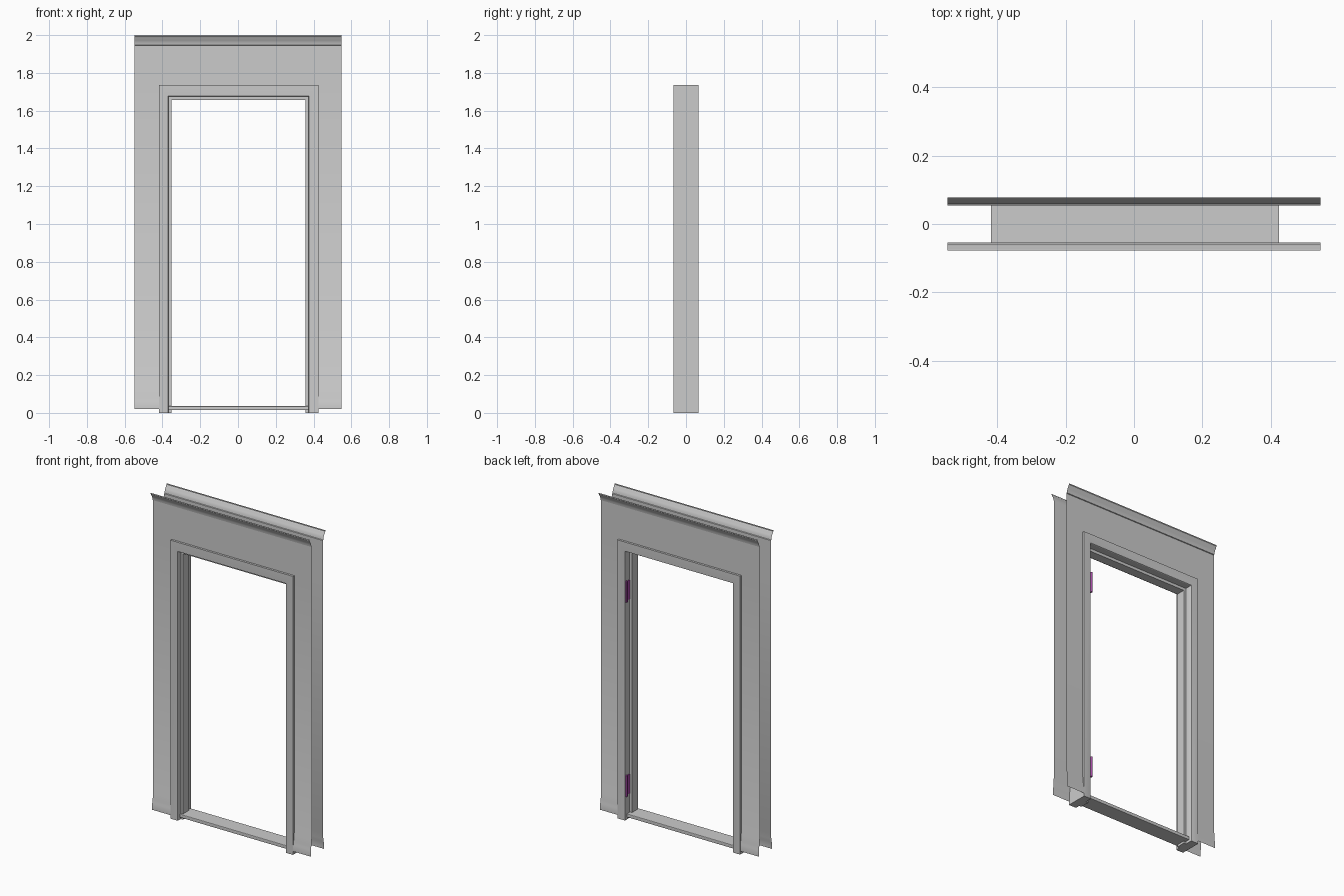
import bpy, bmesh, math

cube = bpy.data.objects.get("Cube")
if cube:
    bpy.data.objects.remove(cube, do_unlink=True)


def material(name, color):
    m = bpy.data.materials.new(name)
    m.use_nodes = True
    m.diffuse_color = color
    m.node_tree.nodes["Principled BSDF"].inputs["Base Color"].default_value = color
    return m


GREY = material("painted grey", (0.6, 0.6, 0.6, 1))
PURPLE = material("hinge purple", (0.4, 0.07, 0.4, 1))
CENTRE = 0.003       # door opening sits slightly off the wall centre
HALF_WALL = 0.547
HALF_FRAME = 0.4225
HEAD = 1.735


def finish(bm, name, mat, recalc=True):
    if recalc:
        bmesh.ops.recalc_face_normals(bm, faces=bm.faces)
    mesh = bpy.data.meshes.new(name)
    bm.to_mesh(mesh)
    bm.free()
    mesh.materials.append(mat)
    obj = bpy.data.objects.new(name, mesh)
    bpy.context.collection.objects.link(obj)
    return obj


def smooth(obj):
    bpy.ops.object.select_all(action='DESELECT')
    obj.select_set(True)
    bpy.context.view_layer.objects.active = obj
    bpy.ops.object.shade_smooth_by_angle(angle=math.radians(30))


def box(name, mat, x, y, z, bevel=0.0):
    bm = bmesh.new()
    bmesh.ops.create_cube(bm, size=1)
    for v in bm.verts:
        for i, (low, high) in enumerate((x, y, z)):
            v.co[i] = low if v.co[i] < 0 else high
    if bevel:
        bmesh.ops.bevel(bm, geom=bm.edges[:], offset=bevel, segments=2,
                        profile=0.5, affect='EDGES')
    return finish(bm, name, mat)


# Wall sheets: baseboard, flat wall and cornice in one profile of (depth, height)
wall_profile = [(0.064, 0.02), (0.064, 0.06), (0.061, 0.068), (0.061, 0.08),
                (0.058, 0.09), (0.058, 0.12), (0.0535, 0.132), (0.0535, 1.71),
                (0.0535, 1.945), (0.058, 1.947), (0.06, 1.958), (0.065, 1.972),
                (0.073, 1.983), (0.075, 1.99), (0.078, 1.993), (0.078, 2.0)]


def wall(name, side):
    bm = bmesh.new()
    columns = (-HALF_WALL, CENTRE - 0.395, CENTRE + 0.395, HALF_WALL)
    grid = [[bm.verts.new((x, side * d, z)) for d, z in wall_profile] for x in columns]
    for c in range(3):
        for r in range(len(wall_profile) - 1):
            if c == 1 and wall_profile[r + 1][1] <= 1.71:
                continue  # door opening
            f = [grid[c][r], grid[c + 1][r], grid[c + 1][r + 1], grid[c][r + 1]]
            bm.faces.new(f if side < 0 else f[::-1])
    bmesh.ops.delete(bm, geom=[v for v in bm.verts if not v.link_faces], context='VERTS')
    smooth(finish(bm, name, GREY, recalc=False))


wall("front_wall", -1)
wall("back_wall", 1)

# Door frame: casing, jamb and stop as a section of (inset, depth) swept in a U
section = [(0, -0.067), (0.046, -0.067), (0.0495, -0.066), (0.0515, -0.062),
           (0.0515, -0.038), (0.067, -0.038), (0.067, 0.02), (0.0515, 0.02),
           (0.0515, 0.062), (0.0495, 0.066), (0.046, 0.067), (0, 0.067)]
bm = bmesh.new()
rings = []
for side, top in ((-1, False), (-1, True), (1, True), (1, False)):
    rings.append([bm.verts.new((CENTRE + side * (HALF_FRAME - i), y,
                                HEAD - 1.16 * i if top else 0)) for i, y in section])
for a, b in zip(rings, rings[1:]):
    for k in range(len(section)):
        n = (k + 1) % len(section)
        bm.faces.new((a[k], a[n], b[n], b[k]))
bm.faces.new(rings[0])
bm.faces.new(rings[-1])
smooth(finish(bm, "door_frame", GREY))

# Threshold between the jambs
box("threshold", GREY, (CENTRE - 0.371, CENTRE + 0.371), (-0.05, 0.05),
    (0.014, 0.036), 0.004)

# Hinges in the rear rebate of the left jamb: leaf plate and barrel
jamb = CENTRE + HALF_FRAME - 0.0515
for label, z in (("lower", 0.215), ("upper", 1.425)):
    box(label + "_hinge_leaf", PURPLE, (jamb - 0.004, jamb + 0.001),
        (0.025, 0.062), (z - 0.06, z + 0.06))
    bm = bmesh.new()
    bmesh.ops.create_cone(bm, cap_ends=True, segments=12, radius1=0.007,
                          radius2=0.007, depth=0.13)
    bmesh.ops.translate(bm, verts=bm.verts, vec=(jamb - 0.006, 0.06, z))
    smooth(finish(bm, label + "_hinge_barrel", PURPLE))
